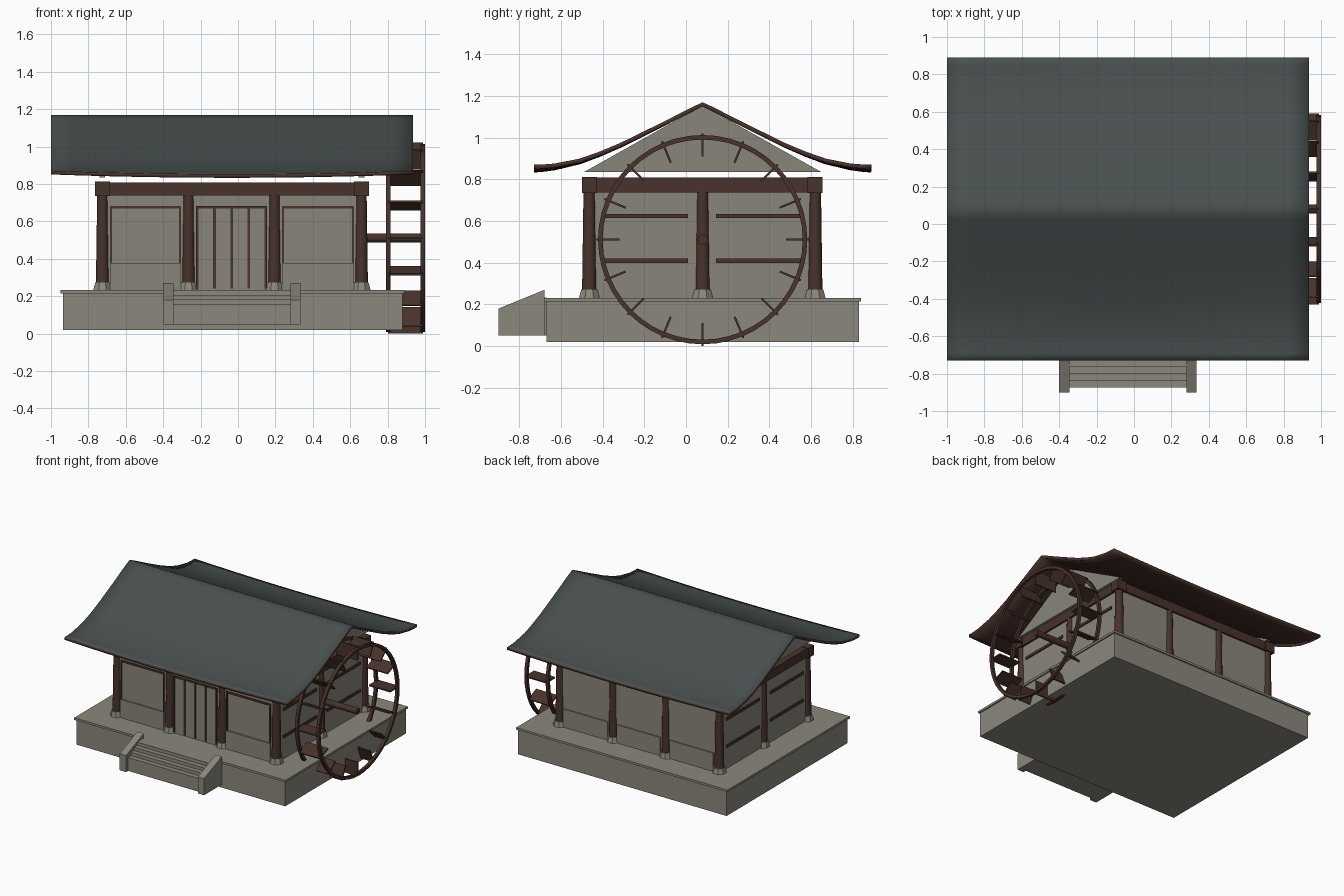
import bpy, bmesh, math
from mathutils import Matrix, Vector

cube = bpy.data.objects.get("Cube")
if cube:
    bpy.data.objects.remove(cube, do_unlink=True)


def material(name, rgb):
    m = bpy.data.materials.new(name)
    m.use_nodes = True
    color = (*rgb, 1)
    m.diffuse_color = color
    m.node_tree.nodes["Principled BSDF"].inputs["Base Color"].default_value = color
    return m


STONE = material("grey stone", (0.26, 0.245, 0.205))
PLASTER = material("plaster", (0.25, 0.235, 0.195))
WOOD = material("dark wood", (0.065, 0.032, 0.024))
TILE = material("slate green roof", (0.065, 0.08, 0.078))


def finish(name, bm, mat, smooth=None):
    bmesh.ops.recalc_face_normals(bm, faces=bm.faces)
    mesh = bpy.data.meshes.new(name)
    bm.to_mesh(mesh)
    bm.free()
    mesh.materials.append(mat)
    if smooth:
        mesh.shade_smooth()
        mesh.set_sharp_from_angle(angle=math.radians(smooth))
    ob = bpy.data.objects.new(name, mesh)
    bpy.context.scene.collection.objects.link(ob)
    return ob


def box(name, x, y, z, mat):
    """Box from (low, high) ranges on each axis."""
    bm = bmesh.new()
    size = [b - a for a, b in (x, y, z)]
    mid = [(a + b) / 2 for a, b in (x, y, z)]
    bmesh.ops.create_cube(bm, size=1, matrix=Matrix.Translation(mid) @ Matrix.Diagonal((*size, 1)))
    return finish(name, bm, mat)


def around(c, half):
    return (c - half, c + half)


def cone(name, x, y, z0, z1, r0, r1, sides, mat, smooth=None):
    bm = bmesh.new()
    bmesh.ops.create_cone(bm, cap_ends=True, segments=sides, radius1=r0, radius2=r1, depth=z1 - z0,
                          matrix=Matrix.Translation((x, y, (z0 + z1) / 2)) @ Matrix.Rotation(math.pi / sides, 4, 'Z'))
    return finish(name, bm, mat, smooth)


def prism(name, outline, x0, x1, mat):
    """Outline of (y, z) points extruded along x."""
    bm = bmesh.new()
    face = bm.faces.new([bm.verts.new((x0, y, z)) for y, z in outline])
    new = bmesh.ops.extrude_face_region(bm, geom=[face])["geom"]
    bmesh.ops.translate(bm, vec=(x1 - x0, 0, 0), verts=[v for v in new if isinstance(v, bmesh.types.BMVert)])
    return finish(name, bm, mat)


CY = 0.08                               # ridge line and wheel centre
COLS = (-0.725, -0.265, 0.195, 0.66)    # column lines across the front
FRONT, BACK = -0.464, 0.62
LEFT, RIGHT = COLS[0], COLS[3]
FLOOR, TOP = 0.232, 0.76

# Platform
box("platform", (-0.935, 0.88), (-0.67, 0.83), (0.02, 0.215), STONE)
box("platform_slab", (-0.95, 0.89), (-0.68, 0.84), (0.215, FLOOR), STONE)

# Steps and sloped cheeks
for i in range(4):
    box(f"step_{i}", (-0.345, 0.28), (-0.875 + 0.038 * i, -0.67), (0.05, 0.155 + 0.026 * i), STONE)
for side, x in (("right", -0.40), ("left", 0.28)):
    prism(f"step_cheek_{side}", [(-0.9, 0.05), (-0.68, 0.05), (-0.68, 0.27), (-0.9, 0.18)], x, x + 0.055, STONE)

# Columns on octagonal footings
spots = [(x, y) for x in COLS for y in (FRONT, BACK)] + [(LEFT, CY), (RIGHT, CY)]
for i, (x, y) in enumerate(spots):
    cone(f"footing_{i}", x, y, FLOOR, 0.272, 0.053, 0.042, 8, STONE)
    cone(f"column_{i}", x, y, 0.27, TOP, 0.035, 0.028, 20, WOOD, 40)

# Walls
for name, y in (("front", FRONT), ("back", BACK)):
    box(f"{name}_wall", (LEFT, RIGHT), around(y, 0.012), (FLOOR, TOP), PLASTER)
    box(f"{name}_beam", (LEFT - 0.03, RIGHT + 0.03), around(y, 0.027), (0.738, 0.808), WOOD)
for name, x in (("right", LEFT), ("left", RIGHT)):
    box(f"{name}_wall", around(x, 0.012), (FRONT, BACK), (FLOOR, TOP), PLASTER)
    box(f"{name}_beam", around(x, 0.027), (FRONT - 0.03, BACK + 0.03), (0.738, 0.808), WOOD)
    prism(f"{name}_gable", [(-0.49, 0.835), (0.65, 0.835), (CY, 1.155)], x - 0.015, x + 0.015, PLASTER)
    # Side wall rails
    for z in (0.41, 0.625):
        for j, span in enumerate(((-0.40, 0.01), (0.145, 0.555))):
            box(f"{name}_rail_{z}_{j}", around(x, 0.022), span, around(z, 0.01), WOOD)
    # Corner blocks where the beams meet
    for y in (FRONT, BACK):
        box(f"{name}_beam_end", around(x, 0.04), around(y, 0.036), (0.735, 0.812), WOOD)

# Low wall panels, front trim and back panels
for i in range(3):
    a, b = COLS[i] + 0.04, COLS[i + 1] - 0.04
    box(f"back_low_panel_{i}", (a, b), around(BACK, 0.022), (FLOOR, 0.375), PLASTER)
    if i == 1:
        continue
    box(f"front_low_panel_{i}", (a, b), around(FRONT, 0.026), (FLOOR, 0.375), PLASTER)
    box(f"front_panel_rail_{i}", (a, b), around(FRONT, 0.02), (0.668, 0.682), WOOD)
    for x in (a + 0.005, b - 0.005):
        box(f"front_panel_post_{i}", around(x, 0.005), around(FRONT, 0.02), (0.375, 0.68), WOOD)

# Door with upright slats
box("door", (-0.215, 0.15), around(FRONT, 0.018), (FLOOR, 0.68), PLASTER)
box("door_rail", (-0.225, 0.155), around(FRONT, 0.022), (0.668, 0.682), WOOD)
for i in range(5):
    box(f"door_slat_{i}", around(-0.217 + 0.0915 * i, 0.007), around(FRONT, 0.024), (0.24, 0.675), WOOD)

# Curved roof: sagging slopes, corners lifted at the eaves
slope = [(0, 1.17), (0.05, 1.147), (0.195, 1.073), (0.397, 0.972), (0.50, 0.927), (0.59, 0.893),
         (0.71, 0.864), (0.77, 0.856), (0.81, 0.853)]
profile = [(CY - d, z, d / 0.81) for d, z in reversed(slope)] + [(CY + d, z, d / 0.81) for d, z in slope[1:]]
X0, X1, N = -1.0, 0.935, 16
bm = bmesh.new()
rows = []
for i in range(N + 1):
    u = 2 * i / N - 1
    x = X0 + (X1 - X0) * i / N
    rows.append([bm.verts.new((x, y, z + 0.018 * u * u * t ** 3)) for y, z, t in profile])
for r, s in zip(rows, rows[1:]):
    for j in range(len(profile) - 1):
        bm.faces.new((r[j], s[j], s[j + 1], r[j + 1]))
roof = finish("roof", bm, TILE, 70)
if roof.data.polygons[0].normal.z < 0:
    roof.data.flip_normals()
roof.data.materials.append(WOOD)
solid = roof.modifiers.new("thickness", 'SOLIDIFY')
solid.thickness = 0.02
solid.offset = -1
solid.material_offset = solid.material_offset_rim = 1

# Water wheel: two rims, sixteen paddles and an axle
WZ = 0.511
to_x = Matrix.Rotation(math.pi / 2, 4, 'Y')
for name, x in (("inner", 0.803), ("outer", 0.988)):
    bm = bmesh.new()
    section = [(x - 0.012, 0.48), (x + 0.012, 0.48), (x + 0.012, 0.502), (x - 0.012, 0.502)]
    loop = [bm.verts.new((px, CY, WZ + r)) for px, r in section]
    edges = [bm.edges.new((loop[k], loop[(k + 1) % 4])) for k in range(4)]
    bmesh.ops.spin(bm, geom=loop + edges, cent=(0, CY, WZ), axis=(1, 0, 0), angle=2 * math.pi, steps=48)
    bmesh.ops.remove_doubles(bm, verts=bm.verts, dist=0.0005)
    finish(f"{name}_wheel_rim", bm, WOOD, 40)
bm = bmesh.new()
for k in range(16):
    turn = Matrix.Translation((0.8955, CY, WZ)) @ Matrix.Rotation(k * math.pi / 8, 4, 'X')
    bmesh.ops.create_cube(bm, size=1, matrix=turn @ Matrix.Translation((0, 0, 0.455)) @ Matrix.Diagonal((0.186, 0.01, 0.11, 1)))
finish("wheel_paddles", bm, WOOD)
bm = bmesh.new()
bmesh.ops.create_cone(bm, cap_ends=True, segments=16, radius1=0.024, radius2=0.024, depth=0.34,
                      matrix=Matrix.Translation((0.82, CY, WZ)) @ to_x)
finish("wheel_axle", bm, WOOD, 40)
